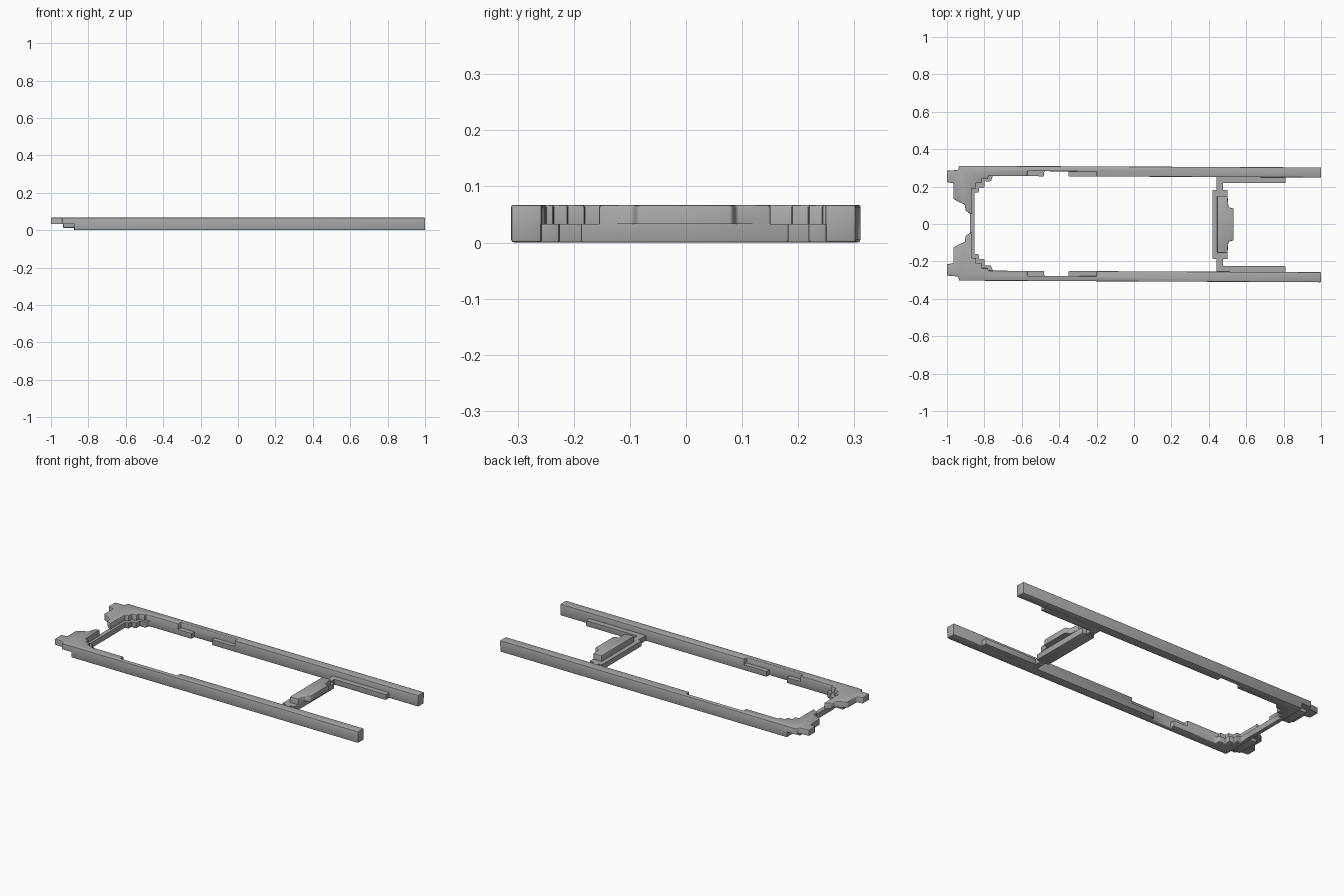
import bpy
import bmesh

cube = bpy.data.objects.get("Cube")
if cube:
    bpy.data.objects.remove(cube, do_unlink=True)

grey = bpy.data.materials.new("plain grey")
grey.use_nodes = True
colour = (0.4, 0.4, 0.4, 1)
grey.diffuse_color = colour
grey.node_tree.nodes["Principled BSDF"].inputs["Base Color"].default_value = colour

MID, TOP = 0.033, 0.067
SKEW = -0.0045          # the frame leans very slightly in plan
OUT, INN = 0.307, 0.253  # rail faces


def prism(name, outline, z0, z1, side=1, soft=0.005):
    """Extrude a plan outline; round its corners and outermost rims only."""
    bm = bmesh.new()
    verts = [bm.verts.new((x, y * side + SKEW * x, z0)) for x, y in outline]
    base = bm.faces.new(verts)
    cap = bmesh.ops.extrude_face_region(bm, geom=[base])["geom"]
    for v in cap:
        if isinstance(v, bmesh.types.BMVert):
            v.co.z = z1
    bmesh.ops.recalc_face_normals(bm, faces=bm.faces)

    def rounded(edge):
        a, b = (v.co.z for v in edge.verts)
        return abs(a - b) > 1e-4 or abs(a - MID) > 1e-4
    bmesh.ops.bevel(bm, geom=[e for e in bm.edges if rounded(e)], offset=soft,
                    segments=2, profile=0.5, affect="EDGES", clamp_overlap=True)
    mesh = bpy.data.meshes.new(name)
    bm.to_mesh(mesh)
    bm.free()
    mesh.materials.append(grey)
    obj = bpy.data.objects.new(name, mesh)
    bpy.context.collection.objects.link(obj)
    bpy.ops.object.select_all(action="DESELECT")
    obj.select_set(True)
    bpy.context.view_layer.objects.active = obj
    bpy.ops.object.shade_smooth_by_angle(angle=0.7)
    return obj


def box(name, x0, x1, y0, y1, z0, z1, side=1):
    return prism(name, [(x0, y0), (x1, y0), (x1, y1), (x0, y1)], z0, z1, side, 0.004)


def notch(x0, x1, depth_y=0.28):
    """Shallow recess in the inner face of a rail."""
    return [(x0, INN), (x0, depth_y), (x1, depth_y), (x1, INN)]


# Upper layer: rail, stepped end bracket and long recess
upper = [(1, INN), (1, OUT), (-0.935, OUT), (-0.94, 0.285), (-1, 0.28), (-1, 0.22),
         (-0.965, 0.213), (-0.965, 0.13), (-0.94, 0.115), (-0.905, 0.1),
         (-0.9, 0.068), (-0.875, 0.05), (-0.868, 0.05), (-0.868, 0.185),
         (-0.845, 0.185), (-0.845, 0.215), (-0.815, 0.215), (-0.815, 0.24),
         (-0.78, 0.24), (-0.78, INN)] + notch(-0.57, -0.2)

# Lower layer: rail, wider inner steps and short recess
lower = [(1, INN), (1, OUT), (-0.875, OUT), (-0.875, 0.1), (-0.852, 0.1),
         (-0.852, 0.165), (-0.83, 0.165), (-0.83, 0.19), (-0.8, 0.19),
         (-0.8, 0.225), (-0.765, 0.225), (-0.755, INN)] + notch(-0.48, -0.35)

for side, label in ((1, "back"), (-1, "front")):
    prism(label + "_rail_upper", upper, MID, TOP, side)
    prism(label + "_rail_lower", lower, 0, MID, side)
    box(label + "_corner_step", -0.935, -0.865, 0.13, 0.27, 0.012, MID, side)
    # Ledge beside the rail and the strut that carries the cross piece
    box(label + "_ledge", 0.47, 0.81, 0.222, INN + 0.01, 0, MID, side)
    box(label + "_strut", 0.44, 0.475, 0.17, INN + 0.01, 0, MID, side)

# Thin tie across the bracket end
box("end_tie", -0.877, -0.852, -0.13, 0.13, 0, MID)

# Cross piece: low plate with a stepped block on top
box("cross_plate", 0.42, 0.5, -0.185, 0.185, 0, MID)
prism("cross_block", [(0.445, -0.153), (0.5, -0.153), (0.505, -0.092), (0.533, -0.085),
                      (0.533, 0.085), (0.505, 0.092), (0.5, 0.153), (0.445, 0.153)],
      MID, TOP)
